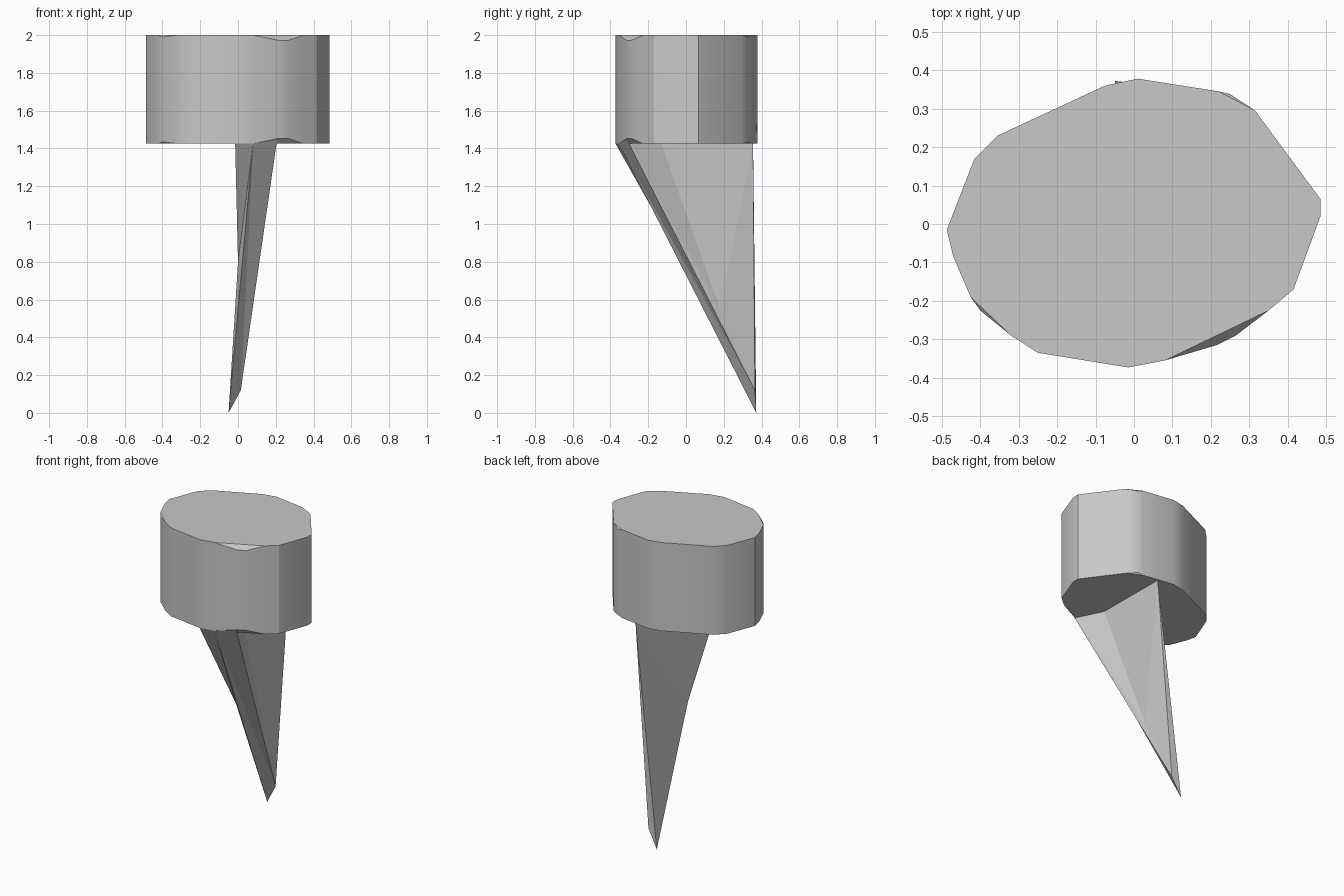
import bpy
import bmesh
import math

if "Cube" in bpy.data.objects:
    bpy.data.objects.remove(bpy.data.objects["Cube"])

# One flat stone grey
grey = bpy.data.materials.new("stone_grey")
grey.diffuse_color = (0.58, 0.58, 0.58, 1)
grey.use_nodes = True
grey.node_tree.nodes["Principled BSDF"].inputs["Base Color"].default_value = grey.diffuse_color


def add_object(name, bm):
    bmesh.ops.recalc_face_normals(bm, faces=bm.faces)
    mesh = bpy.data.meshes.new(name)
    bm.to_mesh(mesh)
    bm.free()
    mesh.materials.append(grey)
    obj = bpy.data.objects.new(name, mesh)
    bpy.context.collection.objects.link(obj)
    return obj


# Drum outline: x, y and how far the rim is pulled in at that corner
outline = [
    (0.01, 0.378, 0), (0.22, 0.345, 0), (0.25, 0.338, 0.01), (0.315, 0.295, 0),
    (0.485, 0.065, 0), (0.485, 0.02, 0), (0.415, -0.17, 0), (0.35, -0.225, 0),
    (0.265, -0.29, 0.028), (0.215, -0.315, 0.028), (0.08, -0.355, 0),
    (-0.015, -0.373, 0), (-0.25, -0.335, 0), (-0.32, -0.29, 0),
    (-0.40, -0.225, 0.01), (-0.425, -0.19, 0), (-0.47, -0.085, 0),
    (-0.487, -0.015, 0), (-0.415, 0.17, 0), (-0.355, 0.23, 0), (-0.075, 0.36, 0),
]
TOP, BOTTOM = 2.0, 1.425
n = len(outline)

bm = bmesh.new()
upper = [bm.verts.new((x, y, TOP - d)) for x, y, d in outline]
lower = [bm.verts.new((x, y, BOTTOM + d)) for x, y, d in outline]
# Walls
for i in range(n):
    j = (i + 1) % n
    bm.faces.new((lower[i], lower[j], upper[j], upper[i]))
# Flat caps plus a small chamfer at each pulled-in run of corners
for ring in (upper, lower):
    bm.faces.new([v for v, p in zip(ring, outline) if p[2] == 0])
    for first, last in ((1, 3), (7, 10), (13, 15)):
        bm.faces.new(ring[first:last + 1])
drum = add_object("drum", bm)

bpy.context.view_layer.objects.active = drum
drum.select_set(True)
bpy.ops.object.shade_smooth_by_angle(angle=math.radians(25))
for poly in drum.data.polygons:
    if abs(poly.normal.z) > 0.2:
        poly.use_smooth = False

# Tapered spike hanging from the drum, leaning towards the back
corners = {
    "front": (-0.015, -0.373, 1.425), "rim": (0.08, -0.355, 1.425),
    "right": (0.208, -0.316, 1.453), "inner": (0.12, -0.13, 1.425),
    "back": (0.115, 0.355, 1.425), "dent": (0.0, -0.02, 0.8),
    "ridge": (0.07, 0.18, 0.55), "heel": (0.015, 0.365, 0.12),
    "tip": (-0.05, 0.372, 0.0),
}
sides = [
    "front dent back", "dent tip back", "front rim dent", "rim tip dent",
    "rim right heel", "rim heel tip", "right inner ridge", "right ridge heel",
    "inner back ridge", "back heel ridge", "back tip heel",
    "front back inner", "front inner rim", "rim inner right",
]
bm = bmesh.new()
verts = {k: bm.verts.new(co) for k, co in corners.items()}
for side in sides:
    bm.faces.new([verts[k] for k in side.split()])
add_object("spike", bm)
